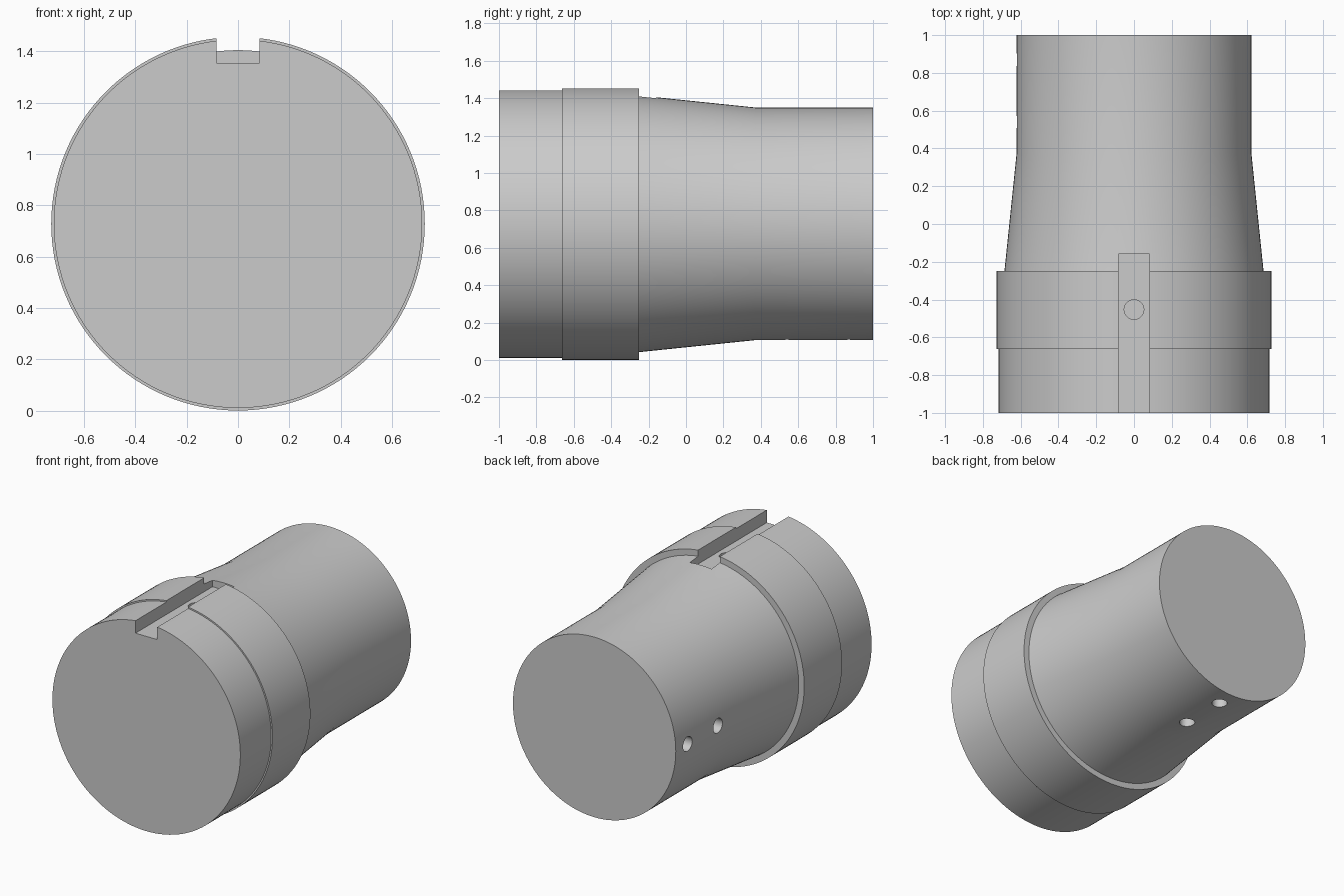
import bpy
import math
from mathutils import Matrix

cube = bpy.data.objects.get("Cube")
if cube:
    bpy.data.objects.remove(cube, do_unlink=True)

AXIS_Z = 0.728

# Single machined-metal colour
metal = bpy.data.materials.new("plain_grey_metal")
metal.use_nodes = True
GREY = (0.6, 0.6, 0.6, 1.0)
metal.diffuse_color = GREY
metal.node_tree.nodes["Principled BSDF"].inputs["Base Color"].default_value = GREY


def lathe(name, profile, sides=128):
    """Solid of revolution about the y direction; profile holds (y, radius)."""
    verts, faces = [], []
    for y, r in profile:
        for i in range(sides):
            a = math.tau * i / sides
            verts.append((r * math.sin(a), y, AXIS_Z + r * math.cos(a)))
    for k in range(len(profile) - 1):
        for i in range(sides):
            j = (i + 1) % sides
            a, b = k * sides, (k + 1) * sides
            faces.append((a + i, b + i, b + j, a + j))
    faces.append(tuple(range(sides)))
    last = (len(profile) - 1) * sides
    faces.append(tuple(last + i for i in reversed(range(sides))))
    mesh = bpy.data.meshes.new(name)
    mesh.from_pydata(verts, [], faces)
    obj = bpy.data.objects.new(name, mesh)
    bpy.context.collection.objects.link(obj)
    mesh.materials.append(metal)
    return obj


def drill(name, x, y, z, r, length, axis):
    """Cylinder cutter centred at a point along the given axis."""
    rot = {"x": (0, math.pi / 2, 0), "z": (0, 0, 0)}[axis]
    bpy.ops.mesh.primitive_cylinder_add(vertices=48, radius=r, depth=length,
                                        location=(x, y, z), rotation=rot)
    obj = bpy.context.object
    obj.name = name
    obj.data.materials.append(metal)
    return obj


# Stepped body: front barrel, raised collar, taper and rear barrel
body = lathe("coupling_body", [(-1, 0.718), (-0.663, 0.718), (-0.663, 0.728),
                               (-0.25, 0.728), (-0.25, 0.686),
                               (0.37, 0.622), (1, 0.622)])

# Blind bores in both ends
cutters = [lathe("front_bore", [(-1.1, 0.105), (-0.2, 0.105)], 64),
           lathe("rear_bore", [(0.35, 0.134), (1.1, 0.134)], 64)]

# Keyway along the top, with a screw hole down into the front bore
bpy.ops.mesh.primitive_cube_add(size=1, location=(0, -0.63, 1.505))
keyway = bpy.context.object
keyway.name = "keyway"
keyway.data.transform(Matrix.Diagonal((0.166, 0.94, 0.3, 1)))
keyway.data.materials.append(metal)
cutters.append(keyway)
cutters.append(drill("keyway_screw_hole", 0, -0.453, AXIS_Z + 0.4, 0.052, 0.8, "z"))

# Set-screw holes from the side and from below into the rear bore
for n, y in enumerate((0.87, 0.54), 1):
    cutters.append(drill(f"side_screw_hole_{n}", -0.4, y, AXIS_Z, 0.05, 0.8, "x"))
    cutters.append(drill(f"lower_screw_hole_{n}", 0, y, AXIS_Z - 0.4, 0.05, 0.8, "z"))

# Cut everything out of the body, then remove the tools
bpy.ops.object.select_all(action="DESELECT")
bpy.context.view_layer.objects.active = body
body.select_set(True)
for tool in cutters:
    tool.hide_render = True
    cut = body.modifiers.new(tool.name, "BOOLEAN")
    cut.operation = "DIFFERENCE"
    cut.solver = "EXACT"
    cut.object = tool
    bpy.ops.object.modifier_apply(modifier=cut.name)
for tool in cutters:
    bpy.data.objects.remove(tool, do_unlink=True)

bpy.ops.object.shade_smooth_by_angle(angle=math.radians(30))
